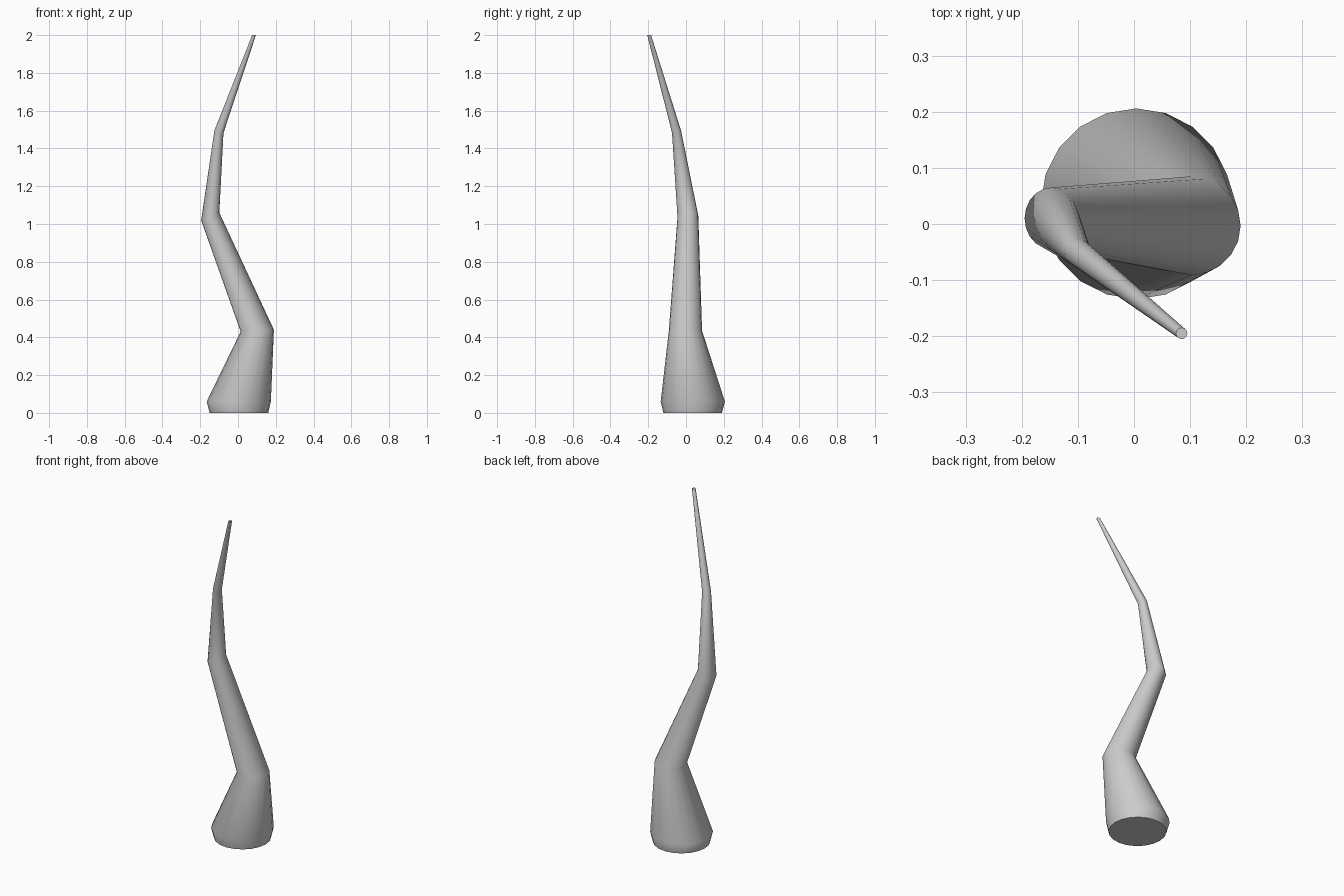
import bpy, bmesh
from math import sin, cos, tau, radians

if "Cube" in bpy.data.objects:
    bpy.data.objects.remove(bpy.data.objects["Cube"])

SIDES = 20
# Cross-sections: centre x, y, z, radius x, radius y, tilt along x, tilt along y
RINGS = [
    (0.005, 0.035, 0.0, 0.155, 0.155, 0, 0),
    (0.004, 0.036, 0.06, 0.170, 0.170, 0, 0),
    (0.102, -0.003, 0.435, 0.088, 0.088, 0.06, 0.0),
    (-0.147, 0.010, 1.04, 0.048, 0.055, 0.42, 0.08),
    (-0.101, -0.050, 1.488, 0.024, 0.024, -0.3, 0.25),
    (0.085, -0.195, 2.0, 0.010, 0.010, 0, 0),
]

# Bent tapering horn, lofted through the cross-sections
bm = bmesh.new()
loops = []
for x, y, z, rx, ry, tx, ty in RINGS:
    loop = []
    for i in range(SIDES):
        dx, dy = rx * cos(tau * i / SIDES), ry * sin(tau * i / SIDES)
        loop.append(bm.verts.new((x + dx, y + dy, z + dx * tx + dy * ty)))
    loops.append(loop)
for a, b in zip(loops, loops[1:]):
    for i in range(SIDES):
        j = (i + 1) % SIDES
        bm.faces.new((a[i], a[j], b[j], b[i]))
# Flat end caps
bm.faces.new(loops[0][::-1])
bm.faces.new(loops[-1])

mesh = bpy.data.meshes.new("bent_horn")
bm.to_mesh(mesh)
bm.free()
horn = bpy.data.objects.new("bent_horn", mesh)
bpy.context.collection.objects.link(horn)
bpy.context.view_layer.objects.active = horn
horn.select_set(True)
bpy.ops.object.shade_smooth_by_angle(angle=radians(45))
